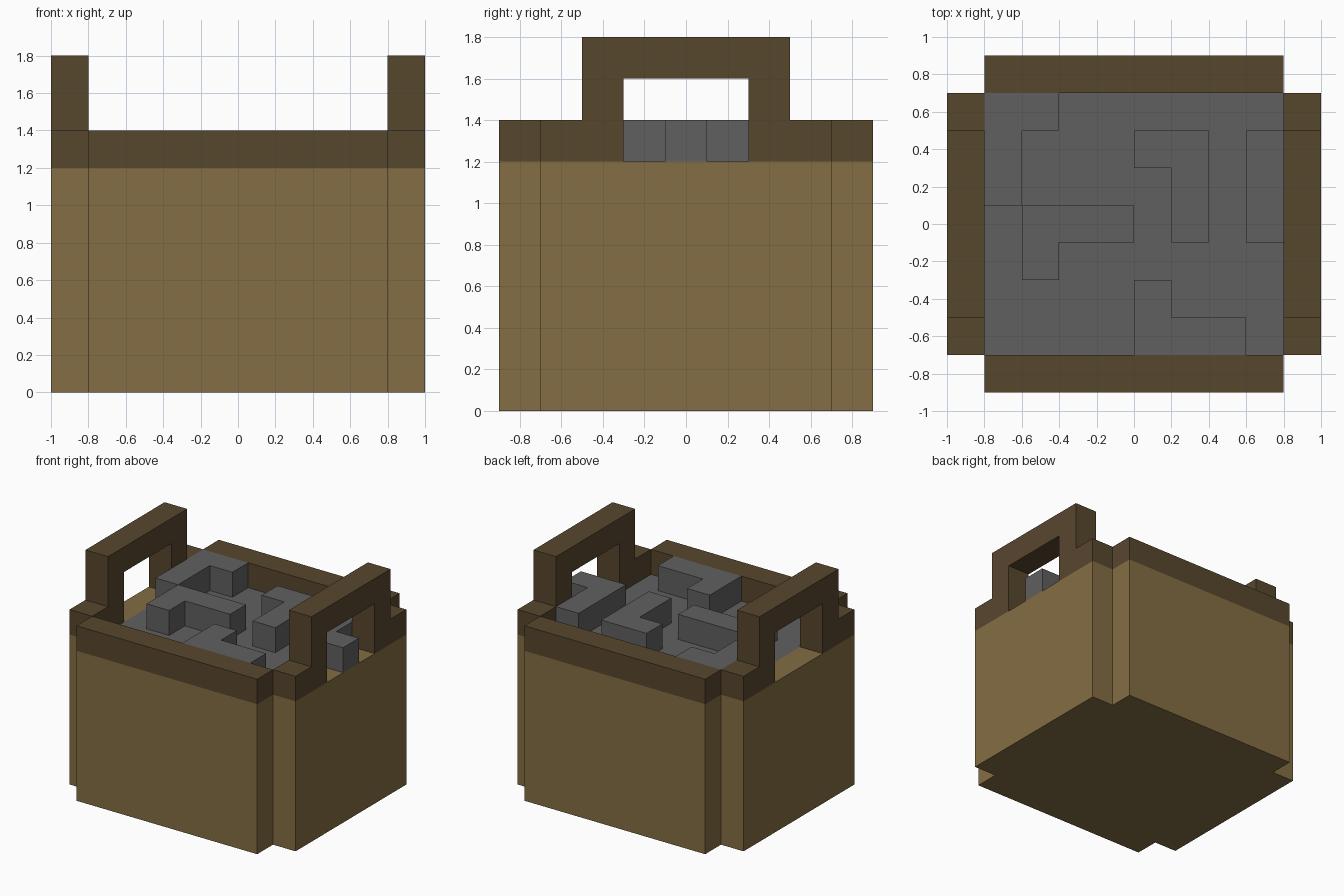
import bpy
import bmesh
from mathutils import Vector

cube = bpy.data.objects.get("Cube")
if cube:
    bpy.data.objects.remove(cube, do_unlink=True)


def material(name, colour):
    mat = bpy.data.materials.new(name)
    mat.use_nodes = True
    mat.diffuse_color = (*colour, 1)
    bsdf = mat.node_tree.nodes["Principled BSDF"]
    bsdf.inputs["Base Color"].default_value = (*colour, 1)
    bsdf.inputs["Roughness"].default_value = 0.9
    return mat


WICKER = material("light wicker", (0.23, 0.155, 0.056))
TRIM = material("dark wicker", (0.097, 0.063, 0.027))
STONE = material("grey stone", (0.117, 0.117, 0.117))

FLOOR, RIM, HANDLE = 1.2, 1.4, 1.8   # heights
IN_X, IN_Y, WALL = 0.8, 0.7, 0.2     # inner half sizes, wall thickness


def prism(name, outline, direction, mats, keep_base=True, edit=None):
    """Extrude a closed outline of 3D points along a direction."""
    bm = bmesh.new()
    base = bm.faces.new([bm.verts.new(p) for p in outline])
    ext = bmesh.ops.extrude_face_region(bm, geom=[base], use_keep_orig=True)
    moved = [v for v in ext["geom"] if isinstance(v, bmesh.types.BMVert)]
    bmesh.ops.translate(bm, verts=moved, vec=Vector(direction))
    bmesh.ops.recalc_face_normals(bm, faces=bm.faces)
    if not keep_base:
        bmesh.ops.delete(bm, geom=[base], context="FACES_ONLY")
    if edit:
        edit(bm)
    mesh = bpy.data.meshes.new(name)
    bm.to_mesh(mesh)
    bm.free()
    for mat in mats:
        mesh.materials.append(mat)
    obj = bpy.data.objects.new(name, mesh)
    bpy.context.collection.objects.link(obj)
    return obj


def flat(points, z):
    return [(x, y, z) for x, y in points]


def cut_bed(bm):
    """Split the top face along the inner walls and make the middle stone."""
    for axis, size in ((Vector((1, 0, 0)), IN_X), (Vector((0, 1, 0)), IN_Y)):
        for side in (-1, 1):
            top = [f for f in bm.faces if f.normal.z > 0.9]
            geom = top + list({e for f in top for e in f.edges})
            geom += list({v for f in top for v in f.verts})
            bmesh.ops.bisect_plane(bm, geom=geom, dist=1e-5,
                                   plane_co=axis * size * side, plane_no=axis)
    for f in bm.faces:
        c = f.calc_center_median()
        if f.normal.z > 0.9 and abs(c.x) < IN_X and abs(c.y) < IN_Y:
            f.material_index = 1


# Basket body: a box with notched corners
ox, oy = IN_X + WALL, IN_Y + WALL
corner = [(ox, -IN_Y), (ox, IN_Y), (IN_X, IN_Y), (IN_X, oy)]
half = corner + [(-x, y) for x, y in reversed(corner)]
body = half + [(-IN_X, -IN_Y), (-IN_X, -oy), (IN_X, -oy), (IN_X, -IN_Y)]
prism("basket_body", flat(body, 0), (0, 0, FLOOR), [WICKER, STONE], edit=cut_bed)

# Front and back rims
for name, y in (("front_rim", -oy), ("back_rim", IN_Y)):
    bar = [(-IN_X, y), (IN_X, y), (IN_X, y + WALL), (-IN_X, y + WALL)]
    prism(name, flat(bar, FLOOR), (0, 0, RIM - FLOOR), [TRIM], keep_base=False)

# Side rims, each rising into a square handle
arch = [(0.3, HANDLE - WALL), (0.3, FLOOR), (IN_Y, FLOOR),
        (IN_Y, RIM), (0.5, RIM), (0.5, HANDLE)]
arch += [(-y, z) for y, z in reversed(arch)]
for name, x in (("left_handle", IN_X), ("right_handle", -ox)):
    prism(name, [(x, y, z) for y, z in arch], (WALL, 0, 0), [TRIM])

# Stones on the bed
stones = {
    "back_corner_stone": [(-0.8, 0.1), (-0.6, 0.1), (-0.6, 0.5), (-0.4, 0.5),
                          (-0.4, 0.7), (-0.8, 0.7)],
    "middle_stone": [(-0.6, -0.3), (-0.4, -0.3), (-0.4, -0.1), (0, -0.1),
                     (0, 0.1), (-0.6, 0.1)],
    "hooked_stone": [(0.2, -0.1), (0.4, -0.1), (0.4, 0.5), (0, 0.5),
                     (0, 0.3), (0.2, 0.3)],
    "handle_stone": [(0.6, -0.1), (1, -0.1), (1, 0.1), (0.8, 0.1),
                     (0.8, 0.5), (0.6, 0.5)],
    "front_stone": [(0, -0.7), (0.6, -0.7), (0.6, -0.5), (0.2, -0.5),
                    (0.2, -0.3), (0, -0.3)],
}
for name, outline in stones.items():
    prism(name, flat(outline, FLOOR), (0, 0, RIM - FLOOR), [STONE], keep_base=False)
